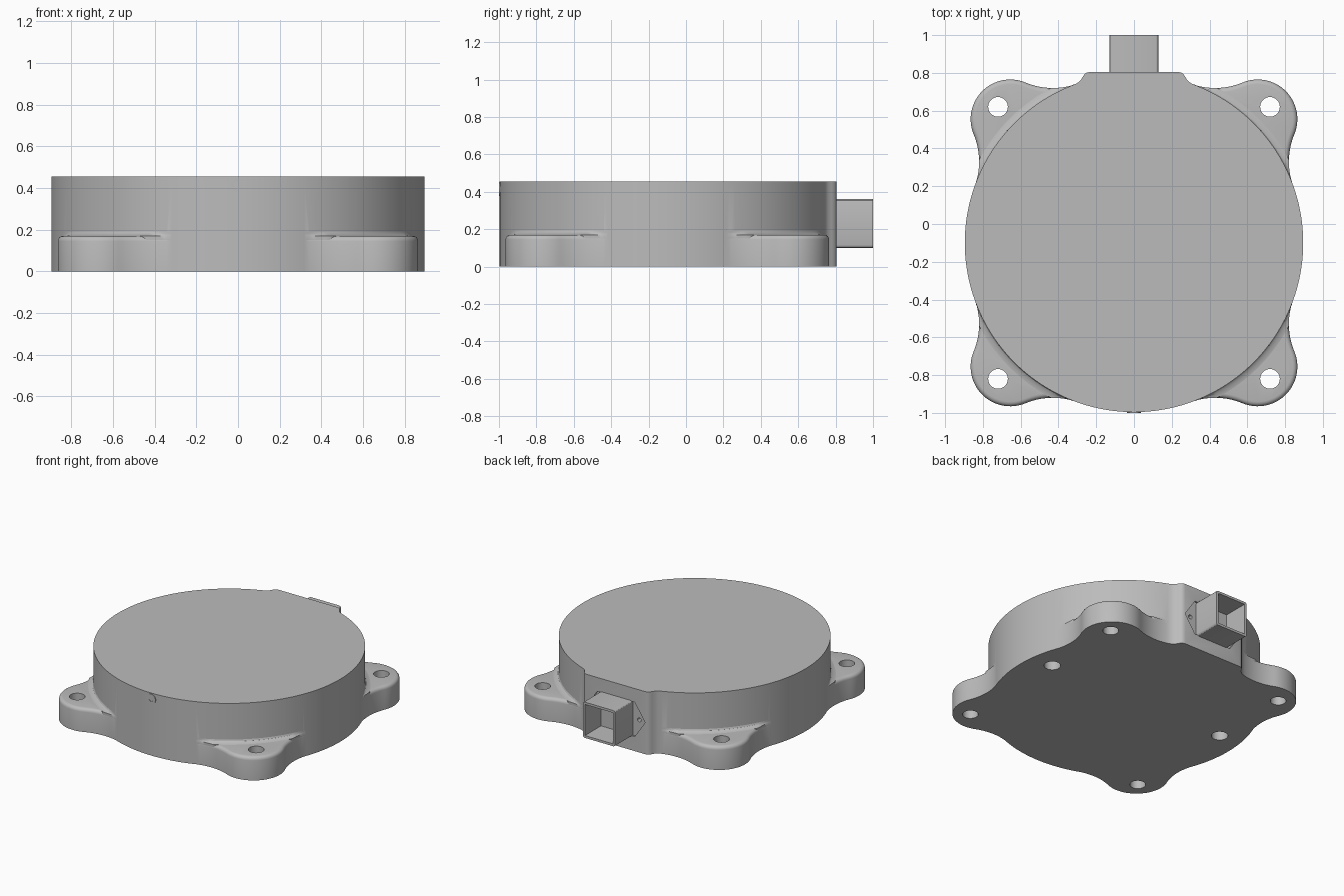
import bpy, bmesh, math
from mathutils import Matrix, Vector

if "Cube" in bpy.data.objects:
    bpy.data.objects.remove(bpy.data.objects["Cube"], do_unlink=True)

grey = bpy.data.materials.new("machined_grey")
grey.use_nodes = True
grey.diffuse_color = (0.5, 0.5, 0.5, 1)
grey.node_tree.nodes["Principled BSDF"].inputs["Base Color"].default_value = (0.5, 0.5, 0.5, 1)

CY, R, H = -0.1, 0.896, 0.455   # housing centre, radius, height
LUG_Z = 0.17


def finish(name, bm):
    bmesh.ops.recalc_face_normals(bm, faces=bm.faces)
    mesh = bpy.data.meshes.new(name)
    bm.to_mesh(mesh)
    bm.free()
    mesh.materials.append(grey)
    ob = bpy.data.objects.new(name, mesh)
    bpy.context.collection.objects.link(ob)
    return ob


def loft(name, rings):
    """Closed solid through rings of 3D points, capped at both ends."""
    bm = bmesh.new()
    loops = [[bm.verts.new(p) for p in ring] for ring in rings]
    n = len(loops[0])
    for a, b in zip(loops, loops[1:]):
        for i in range(n):
            j = (i + 1) % n
            bm.faces.new((a[i], a[j], b[j], b[i]))
    bm.faces.new(loops[0])
    bm.faces.new(loops[-1])
    return finish(name, bm)


def arc(cx, cy, r, a0, a1, n):
    angles = [math.radians(a0 + (a1 - a0) * i / n) for i in range(n + 1)]
    return [(cx + r * math.cos(a), cy + r * math.sin(a)) for a in angles]


def cylinder(name, loc, r, depth, axis="Z", sides=32):
    bm = bmesh.new()
    bmesh.ops.create_cone(bm, cap_ends=True, segments=sides, radius1=r, radius2=r, depth=depth)
    if axis == "Y":
        bm.transform(Matrix.Rotation(math.pi / 2, 4, "X"))
    bm.transform(Matrix.Translation(loc))
    return finish(name, bm)


def box(name, lo, hi, bevel=0):
    lo, hi = Vector(lo), Vector(hi)
    bm = bmesh.new()
    bmesh.ops.create_cube(bm, size=1)
    bm.transform(Matrix.Translation((lo + hi) / 2) @ Matrix.Diagonal((*(hi - lo), 1)))
    if bevel:   # round only the edges running front to back
        edges = [e for e in bm.edges if abs(e.verts[0].co.y - e.verts[1].co.y) > 0.01]
        bmesh.ops.bevel(bm, geom=edges, offset=bevel, segments=3, profile=0.5, affect="EDGES")
    return finish(name, bm)


def boolean(ob, other, operation="DIFFERENCE"):
    mod = ob.modifiers.new("bool", "BOOLEAN")
    mod.operation, mod.solver, mod.object = operation, "EXACT", other
    bpy.context.view_layer.objects.active = ob
    bpy.ops.object.modifier_apply(modifier=mod.name)
    bpy.data.objects.remove(other, do_unlink=True)


# Round housing with a flat pad at the back
side = [(0.36, R * 0.9157 + CY), (0.325, 0.735), (0.30, 0.746), (0.283, 0.76), (0.272, 0.778),
        (0.262, 0.793), (0.25, 0.802), (0.233, 0.805)]
outline = side + [(-x, y) for x, y in reversed(side)]
outline += arc(0, CY, R, 115, 425, 150)
housing = loft("housing", [[(x, y, z) for x, y in outline] for z in (0, H)])


# Four lobed mounting lugs blended into the housing, with rounded top rims
def lug_outline(c):
    quarter = (arc(1.195, 0.43, 0.375 + c, 199.8, 157.4, 14)
               + arc(0.655, 0.655, 0.21 - c, -22.6, 112.6, 32)[1:]
               + arc(0.43, 1.195, 0.375 + c, -67.4, -109.8, 14)[1:])
    pts = []
    for k in range(4):
        rot = Matrix.Rotation(k * math.pi / 2, 2)
        pts += [rot @ Vector(p) for p in quarter]
    return pts


RIM = 0.025
rings = [[(p.x, p.y + CY, 0) for p in lug_outline(0)]]
for i in range(5):
    t = math.radians(22.5 * i)
    z = LUG_Z - RIM + RIM * math.sin(t)
    rings.append([(p.x, p.y + CY, z) for p in lug_outline(RIM * (1 - math.cos(t)))])
boolean(housing, loft("mounting_lugs", rings), "UNION")

# Through holes in the lugs and two blind locating holes underneath
for sx in (-1, 1):
    for sy in (-1, 1):
        boolean(housing, cylinder("hole_cutter", (sx * 0.72, CY + sy * 0.72, 0.1), 0.052, 0.4))
    boolean(housing, cylinder("dowel_cutter", (sx * 0.72, 0.02, 0), 0.055, 0.2))

# Shallow pointed recess around the connector, with two small screw holes
hexagon = [(0.235, 0.23), (0.15, 0.355), (-0.15, 0.355), (-0.235, 0.23), (-0.15, 0.105), (0.15, 0.105)]
boolean(housing, loft("recess_cutter", [[(x, y, z) for x, z in hexagon] for y in (0.793, 0.85)]))
for sx in (-1, 1):
    boolean(housing, cylinder("screw_hole_cutter", (sx * 0.18, 0.8, 0.23), 0.015, 0.1, "Y", 20))

# Square hollow connector
connector = box("connector_shell", (-0.13, 0.77, 0.1), (0.13, 1.0, 0.36), 0.015)
boolean(connector, box("connector_cutter", (-0.113, 0.815, 0.117), (0.113, 1.1, 0.343)))

# Front plug with a hexagonal socket
plug = cylinder("front_plug", (0, -0.97, 0.413), 0.036, 0.06, "Y")
boolean(plug, cylinder("socket_cutter", (0, -1, 0.413), 0.02, 0.03, "Y", 6))

# Concave blends where each lug top meets the housing wall
for k, name in enumerate(("back_left", "back_right", "front_right", "front_left")):
    bm = bmesh.new()
    columns = []
    for i in range(41):
        a = 21 + 48 * i / 40
        d = math.radians(min(a - 19.8, 70.2 - a))
        reach = 0.375 ** 2 - (1.27 * math.sin(d)) ** 2
        edge = 1.27 * math.cos(d) - math.sqrt(reach) if reach > 0 else 1
        w = min(0.035, max(0.001, edge - R))
        a = math.radians(a + 90 * k)
        profile = ((0, 0.192), (0.12, 0.182), (0.45, 0.174), (1, LUG_Z), (1, 0.15))
        columns.append([bm.verts.new(((R + w * f) * math.cos(a), (R + w * f) * math.sin(a) + CY, z))
                        for f, z in profile])
    for p, q in zip(columns, columns[1:]):
        for i in range(4):
            bm.faces.new((p[i], p[i + 1], q[i + 1], q[i]))
    finish(name + "_lug_blend", bm)

# Smooth curved walls, keep hard edges
for ob in bpy.context.scene.objects:
    ob.select_set(ob.type == "MESH")
bpy.context.view_layer.objects.active = housing
bpy.ops.object.shade_smooth_by_angle(angle=math.radians(30))
